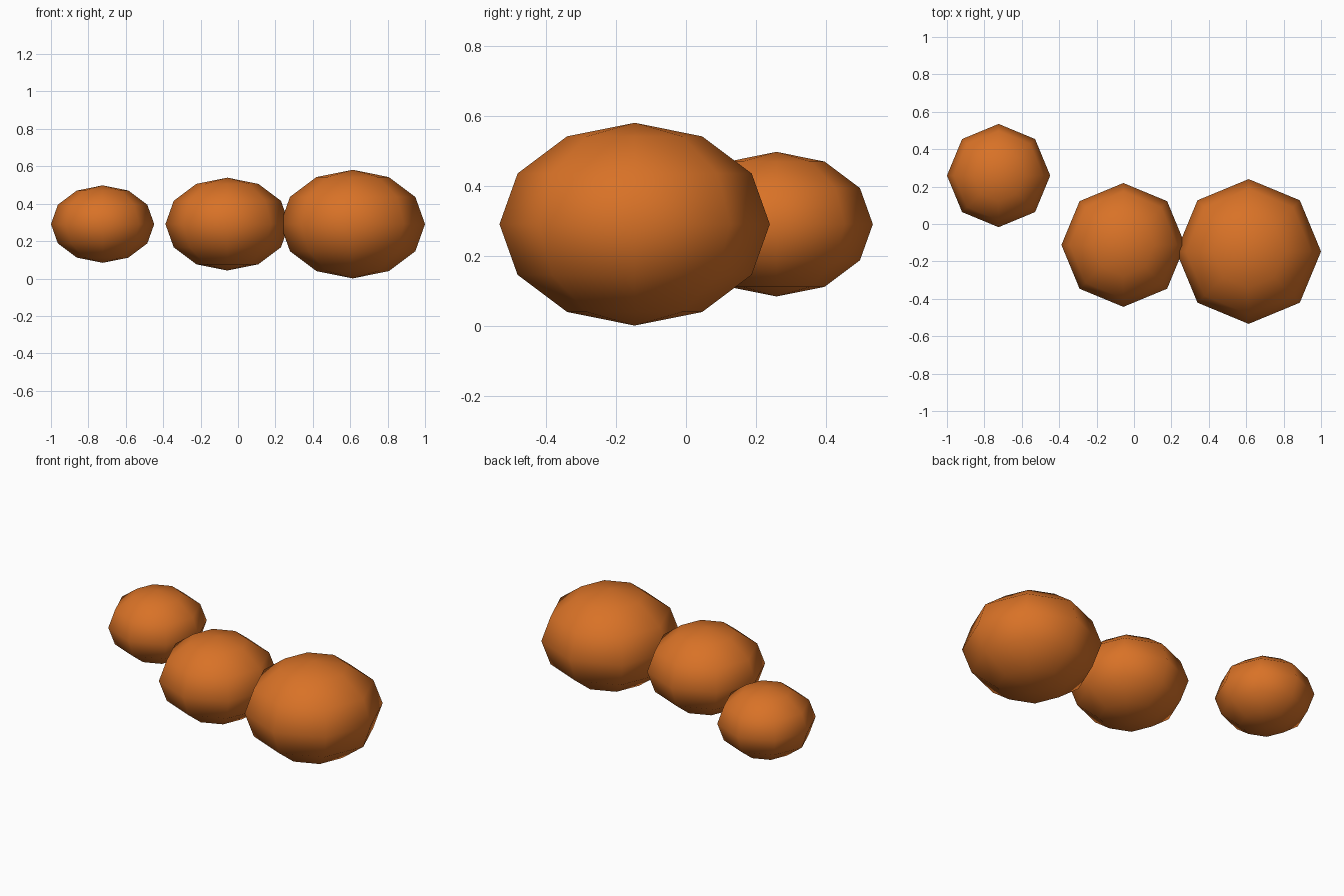
import bpy
import math

cube = bpy.data.objects.get("Cube")
if cube:
    bpy.data.objects.remove(cube, do_unlink=True)

# Single flat colour
orange = bpy.data.materials.new("burnt_orange")
colour = (0.69, 0.168, 0.02, 1)
orange.diffuse_color = colour
orange.use_nodes = True
orange.node_tree.nodes["Principled BSDF"].inputs["Base Color"].default_value = colour

FLATTEN = 0.75    # height relative to width
CENTRE_Z = 0.291


def flattened_ball(name, x, y, radius):
    """Low-poly smooth ball, squashed vertically."""
    bpy.ops.mesh.primitive_uv_sphere_add(
        segments=8, ring_count=6, radius=radius, location=(x, y, CENTRE_Z))
    ball = bpy.context.object
    ball.name = name
    ball.scale.z = FLATTEN
    bpy.ops.object.transform_apply(location=False, rotation=False, scale=True)
    bpy.ops.object.shade_smooth()
    ball.data.materials.append(orange)
    return ball


# Three balls, growing from right to left
flattened_ball("small_ball", -0.724, 0.259, 0.276)
flattened_ball("medium_ball", -0.057, -0.112, 0.331)
flattened_ball("large_ball", 0.613, -0.147, 0.387)
